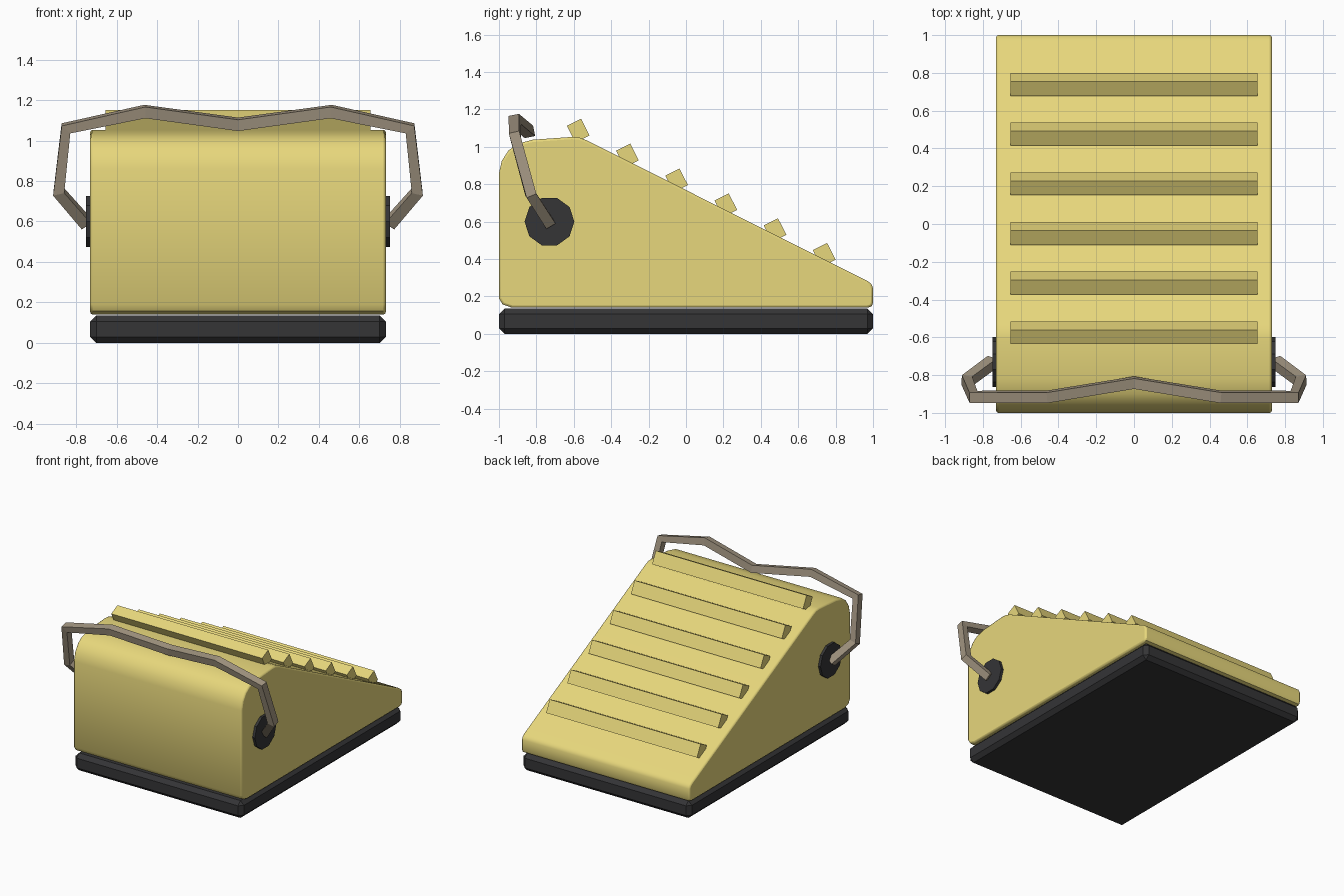
import bpy, bmesh
from math import atan2, cos, sin, pi, radians
from mathutils import Matrix

if "Cube" in bpy.data.objects:
    bpy.data.objects.remove(bpy.data.objects["Cube"])


def material(name, rgb):
    m = bpy.data.materials.new(name)
    m.diffuse_color = (*rgb, 1)
    m.use_nodes = True
    m.node_tree.nodes["Principled BSDF"].inputs["Base Color"].default_value = m.diffuse_color
    return m


YELLOW = material("yellow_plastic", (0.80, 0.68, 0.20))
BLACK = material("black_rubber", (0.035, 0.035, 0.037))
ROPE = material("tan_rope", (0.36, 0.30, 0.22))


def make_object(name, bm, mat):
    bmesh.ops.recalc_face_normals(bm, faces=bm.faces)
    me = bpy.data.meshes.new(name)
    bm.to_mesh(me)
    bm.free()
    me.materials.append(mat)
    ob = bpy.data.objects.new(name, me)
    bpy.context.collection.objects.link(ob)
    return ob


def bevel(ob, width, segments, angle):
    b = ob.modifiers.new("bevel", 'BEVEL')
    b.width, b.segments = width, segments
    b.limit_method, b.angle_limit = 'ANGLE', radians(angle)


def box(name, size, loc, mat, rot_x=0):
    bm = bmesh.new()
    bmesh.ops.create_cube(bm, size=1, matrix=Matrix.Diagonal((*size, 1)))
    ob = make_object(name, bm, mat)
    ob.location = loc
    ob.rotation_euler.x = rot_x
    return ob


def prism(name, profile, x0, x1, mat):
    """Extrude a (y, z) profile along x."""
    bm = bmesh.new()
    face = bm.faces.new([bm.verts.new((x0, y, z)) for y, z in profile])
    out = bmesh.ops.extrude_face_region(bm, geom=[face])["geom"]
    bmesh.ops.translate(bm, vec=(x1 - x0, 0, 0),
                        verts=[v for v in out if isinstance(v, bmesh.types.BMVert)])
    return make_object(name, bm, mat)


# Rubber base pad with chamfered edges
base = box("base_pad", (1.46, 2.0, 0.136), (0, 0, 0.068), BLACK)
bevel(base, 0.03, 1, 30)

# Wedge body: rounded front top, long ramp to the back
profile = [(-0.93, 0.14), (-0.98, 0.157), (-1, 0.19), (-1, 0.86), (-0.985, 0.925),
           (-0.95, 0.98), (-0.90, 1.017), (-0.82, 1.038), (-0.61, 1.053),
           (-0.57, 1.050), (-0.53, 1.034), (0.97, 0.283), (0.99, 0.268), (1, 0.245),
           (1, 0.165), (0.992, 0.147), (0.97, 0.14)]
body = prism("wedge_body", profile, -0.73, 0.73, YELLOW)
bevel(body, 0.012, 2, 60)
bpy.context.view_layer.objects.active = body
body.select_set(True)
bpy.ops.object.shade_smooth_by_angle(angle=radians(35))
body.select_set(False)

# Grip ribs climbing the ramp
slope = atan2(0.751, 1.5)
for i in range(6):
    box(f"grip_rib_{i + 1}", (1.31, 0.085, 0.10),
        (0, -0.576 + 0.263 * i, 1.087 - 0.133 * i), YELLOW, slope)

# Ten-sided handle mounts on both sides
disc = [(-0.73 + 0.133 * cos(2 * pi * k / 10), 0.6 + 0.133 * sin(2 * pi * k / 10))
        for k in range(10)]
for side, name in ((1, "right"), (-1, "left")):
    prism(f"{name}_handle_mount", disc, side * 0.70, side * 0.75, BLACK)

# Carry handle: square rope swept along a mirrored path
half = [(0.75, -0.73, 0.59), (0.885, -0.83, 0.745), (0.85, -0.915, 1.06),
        (0.46, -0.915, 1.143)]
path = half + [(0, -0.84, 1.08)] + [(-x, y, z) for x, y, z in reversed(half)]
curve = bpy.data.curves.new("carry_handle", 'CURVE')
curve.dimensions = '3D'
curve.bevel_depth = 0.04
curve.bevel_resolution = 0
curve.use_fill_caps = True
spline = curve.splines.new('POLY')
spline.points.add(len(path) - 1)
for point, co in zip(spline.points, path):
    point.co = (*co, 1)
curve.materials.append(ROPE)
handle = bpy.data.objects.new("carry_handle", curve)
bpy.context.collection.objects.link(handle)
bpy.context.view_layer.objects.active = handle
handle.select_set(True)
bpy.ops.object.convert(target='MESH')
bpy.ops.object.shade_flat()
